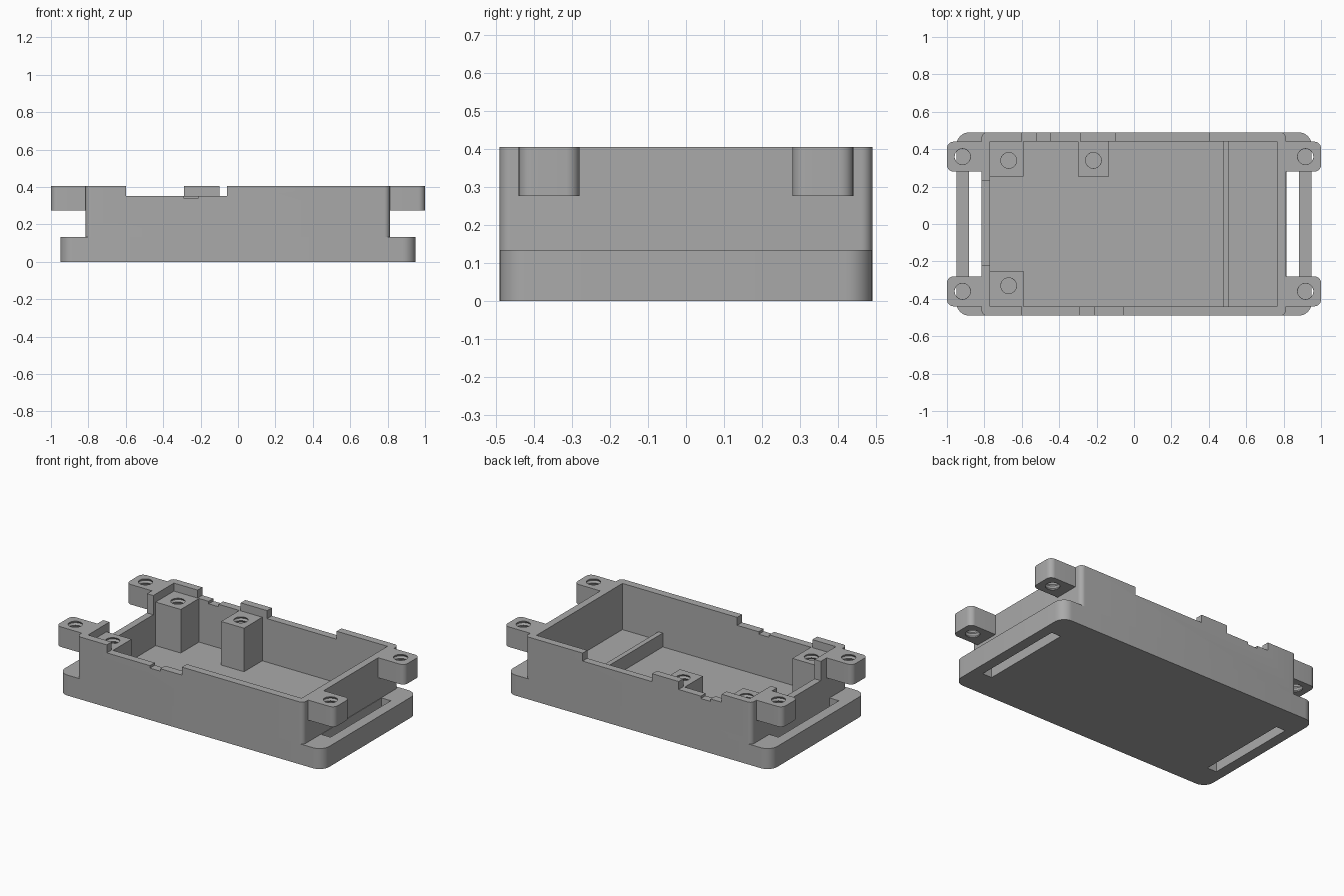
import bpy, bmesh, math

old = bpy.data.objects.get("Cube")
if old:
    bpy.data.objects.remove(old)

grey = bpy.data.materials.new("mid_grey")
grey.use_nodes = True
colour = (0.4, 0.4, 0.4, 1)
grey.diffuse_color = colour
grey.node_tree.nodes["Principled BSDF"].inputs["Base Color"].default_value = colour

TOP, PLATE, FLOOR, LOW = 0.405, 0.133, 0.07, 0.353
EAR_BOTTOM = 0.275


def finish(name, bm):
    bmesh.ops.recalc_face_normals(bm, faces=bm.faces)
    mesh = bpy.data.meshes.new(name)
    bm.to_mesh(mesh)
    bm.free()
    mesh.materials.append(grey)
    obj = bpy.data.objects.new(name, mesh)
    bpy.context.collection.objects.link(obj)
    return obj


def block(name, x0, x1, y0, y1, z0, z1, radii=(0, 0, 0, 0)):
    """Upright block; radii run from the +x +y corner anticlockwise."""
    bm = bmesh.new()
    corners = [(x1, y1, -1, -1), (x0, y1, 1, -1), (x0, y0, 1, 1), (x1, y0, -1, 1)]
    ring = []
    for i, ((x, y, sx, sy), r) in enumerate(zip(corners, radii)):
        steps = 8 if r else 0
        for k in range(steps + 1):
            a = math.pi / 2 * (i + (k / steps if steps else 0))
            ring.append(bm.verts.new((x + r * (sx + math.cos(a)) if r else x,
                                      y + r * (sy + math.sin(a)) if r else y, z0)))
    face = bm.faces.new(ring)
    out = bmesh.ops.extrude_face_region(bm, geom=[face])
    for v in out["geom"]:
        if isinstance(v, bmesh.types.BMVert):
            v.co.z = z1
    return finish(name, bm)


def thread_cutter(x, y, z0, z1, pitch=0.024):
    """Ridged bore made from stacked rings."""
    bm = bmesh.new()
    count = round((z1 - z0) / pitch) * 2
    sides = 32
    rings = []
    for i in range(count + 1):
        r = 0.05 if i % 2 == 0 else 0.042
        z = z0 + (z1 - z0) * i / count
        rings.append([bm.verts.new((x + r * math.cos(2 * math.pi * k / sides),
                                    y + r * math.sin(2 * math.pi * k / sides), z))
                      for k in range(sides)])
    for a, b in zip(rings, rings[1:]):
        for k in range(sides):
            n = (k + 1) % sides
            bm.faces.new((a[k], a[n], b[n], b[k]))
    bm.faces.new(rings[0])
    bm.faces.new(rings[-1])
    return finish("thread_cutter", bm)


def cut(obj, cutter):
    cutter.hide_render = True
    mod = obj.modifiers.new("cut", "BOOLEAN")
    mod.operation = "DIFFERENCE"
    mod.solver = "EXACT"
    mod.object = cutter
    bpy.context.view_layer.objects.active = obj
    bpy.ops.object.modifier_apply(modifier=mod.name)
    bpy.data.objects.remove(cutter)


parts = []

# Base plate with a shallow pocket and a strap slot at each end
base = block("base_plate", -0.95, 0.95, -0.49, 0.49, 0, PLATE, [0.07] * 4)
cut(base, block("pocket", -0.77, 0.765, -0.44, 0.442, FLOOR, 0.3))
for s in (-1, 1):
    a, b = sorted((s * 0.815, s * 0.882))
    cut(base, block("slot", a, b, -0.31, 0.31, -0.1, 0.3))
parts.append(base)

# Case walls, open at the top
walls = block("case_walls", -0.815, 0.812, -0.49, 0.49, PLATE, TOP, [0.03] * 4)
cut(walls, block("cavity", -0.77, 0.765, -0.44, 0.442, 0, 1))

# Lowered rims: (x start, x end, side, height)
for x0, x1, side, z in [(-0.6, -0.29, 1, LOW), (-0.10, 0.40, 1, LOW),
                        (-0.52, -0.45, 1, 0.337),
                        (-0.6, -0.06, -1, LOW), (-0.29, -0.215, -1, 0.337)]:
    y0, y1 = sorted((side * 0.42, side * 0.6))
    cut(walls, block("rim_cut", x0, x1, y0, y1, z, 1))
cut(walls, block("end_cut", -0.9, -0.74, -0.22, 0.23, 0.28, 1))
parts.append(walls)

# Four screw ears
for sx, end in ((1, "left"), (-1, "right")):
    for sy, depth in ((1, "back"), (-1, "front")):
        x0, x1 = (0.812, 1.0) if sx > 0 else (-1.0, -0.815)
        y0, y1 = sorted((sy * 0.28, sy * 0.44))
        r = 0.035
        radii = (r, 0, 0, r) if sx > 0 else (0, r, r, 0)
        ear = block(f"screw_ear_{depth}_{end}", x0, x1, y0, y1, EAR_BOTTOM, TOP, radii)
        cut(ear, thread_cutter(sx * 0.917, sy * 0.36, EAR_BOTTOM - 0.012, TOP + 0.012))
        parts.append(ear)

# Inner mounting posts
for name, x0, x1, y0, y1, hx, hy in [
        ("post_back_corner", -0.77, -0.59, 0.255, 0.442, -0.67, 0.34),
        ("post_back_middle", -0.30, -0.135, 0.255, 0.442, -0.217, 0.34),
        ("post_front_corner", -0.77, -0.59, -0.44, -0.25, -0.67, -0.33)]:
    post = block(name, x0, x1, y0, y1, FLOOR, LOW)
    cut(post, thread_cutter(hx, hy, 0.12, LOW + 0.012))
    parts.append(post)

# Cross rib and the raised floor behind it
parts.append(block("cross_rib", 0.475, 0.507, -0.44, 0.442, FLOOR, 0.16))
parts.append(block("raised_floor", 0.507, 0.765, -0.44, 0.442, FLOOR, 0.105))

for obj in parts:
    bpy.ops.object.select_all(action="DESELECT")
    obj.select_set(True)
    bpy.context.view_layer.objects.active = obj
    bpy.ops.object.shade_smooth_by_angle(angle=math.radians(30))
